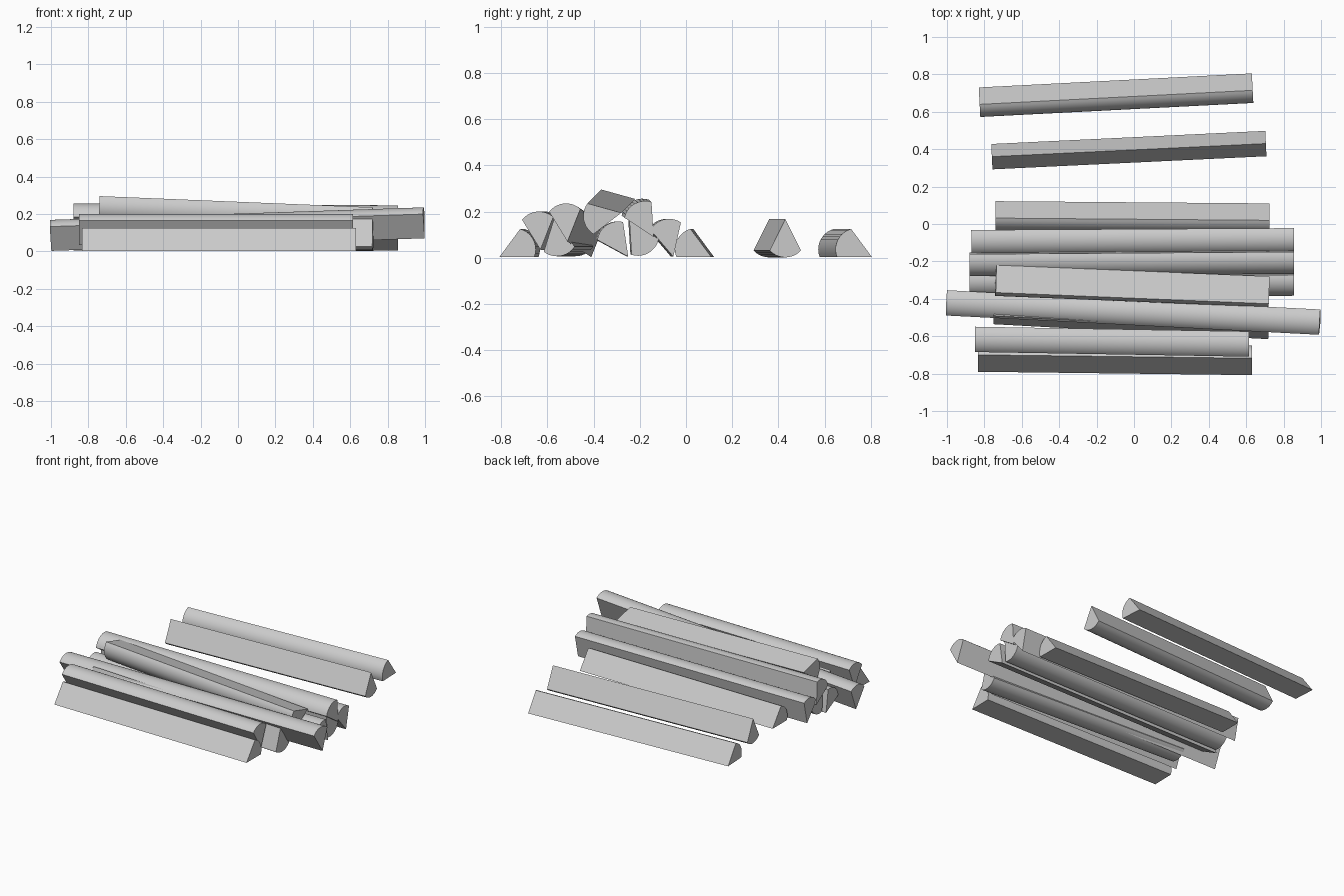
import bpy, bmesh
from math import radians, cos, sin
from mathutils import Vector

cube = bpy.data.objects.get("Cube")
if cube:
    bpy.data.objects.remove(cube)

# Single wood colour
wood = bpy.data.materials.new("pale_grey_wood")
wood.use_nodes = True
colour = (0.6, 0.6, 0.6, 1)
wood.diffuse_color = colour
wood.node_tree.nodes["Principled BSDF"].inputs["Base Color"].default_value = colour

HALF_ANGLE = 26.5
SIDE, BULGE = 0.152, 0.014
STEPS = 10


def split_log(name, left, right, angle):
    """Wedge log: the split edge runs left to right, the bark arc faces angle."""
    left, right = Vector(left), Vector(right)
    axis = (right - left).normalized()
    across = Vector((0, 0, 1)).cross(axis).normalized()
    up = axis.cross(across)
    offsets = [Vector()]
    for i in range(STEPS + 1):
        t = 2 * i / STEPS - 1
        a = radians(angle + HALF_ANGLE * t)
        r = SIDE + BULGE * (1 - t * t)
        offsets.append((across * cos(a) + up * sin(a)) * r)
    bm = bmesh.new()
    rings = [[bm.verts.new(end + o) for o in offsets] for end in (left, right)]
    n = len(offsets)
    for i in range(n):
        j = (i + 1) % n
        face = bm.faces.new((rings[0][i], rings[0][j], rings[1][j], rings[1][i]))
        face.smooth = 0 < i < n - 1      # only the bark is rounded
    for ring in rings:
        bm.faces.new(ring)
    bmesh.ops.recalc_face_normals(bm, faces=bm.faces)
    for e in bm.edges:
        e.smooth = all(f.smooth for f in e.link_faces)
    mesh = bpy.data.meshes.new(name)
    bm.to_mesh(mesh)
    bm.free()
    mesh.materials.append(wood)
    bpy.context.collection.objects.link(bpy.data.objects.new(name, mesh))


# Two loose logs behind the pile
split_log("loose_log_back", (-0.83, 0.73, 0.003), (0.63, 0.805, 0.003), 153)
split_log("loose_log_front", (-0.76, 0.36, 0.168), (0.705, 0.43, 0.168), -90)

# Back of the pile
split_log("pile_log_back", (-0.74, 0.122, 0.003), (0.725, 0.11, 0.003), 153)
split_log("pile_log_upright", (-0.87, -0.065, 0.005), (0.855, -0.055, 0.005), 104)

# Middle of the pile
split_log("pile_log_high", (-0.88, -0.152, 0.1), (0.855, -0.14, 0.09), 120)
split_log("pile_log_under", (-0.86, -0.25, 0.168), (0.84, -0.245, 0.165), -60)
split_log("pile_log_low", (-0.88, -0.255, 0.005), (0.855, -0.25, 0.005), 125)
split_log("pile_log_top", (-0.735, -0.22, 0.255), (0.725, -0.28, 0.195), 191)

# Front of the pile
split_log("long_log", (-0.998, -0.41, 0.003), (0.998, -0.513, 0.07), 95)
split_log("pile_log_inverted", (-0.75, -0.49, 0.172), (0.72, -0.57, 0.172), -81)
split_log("pile_log_front_upright", (-0.85, -0.605, 0.035), (0.615, -0.63, 0.035), 95)
split_log("pile_log_front", (-0.835, -0.79, 0.003), (0.63, -0.808, 0.003), 27)
